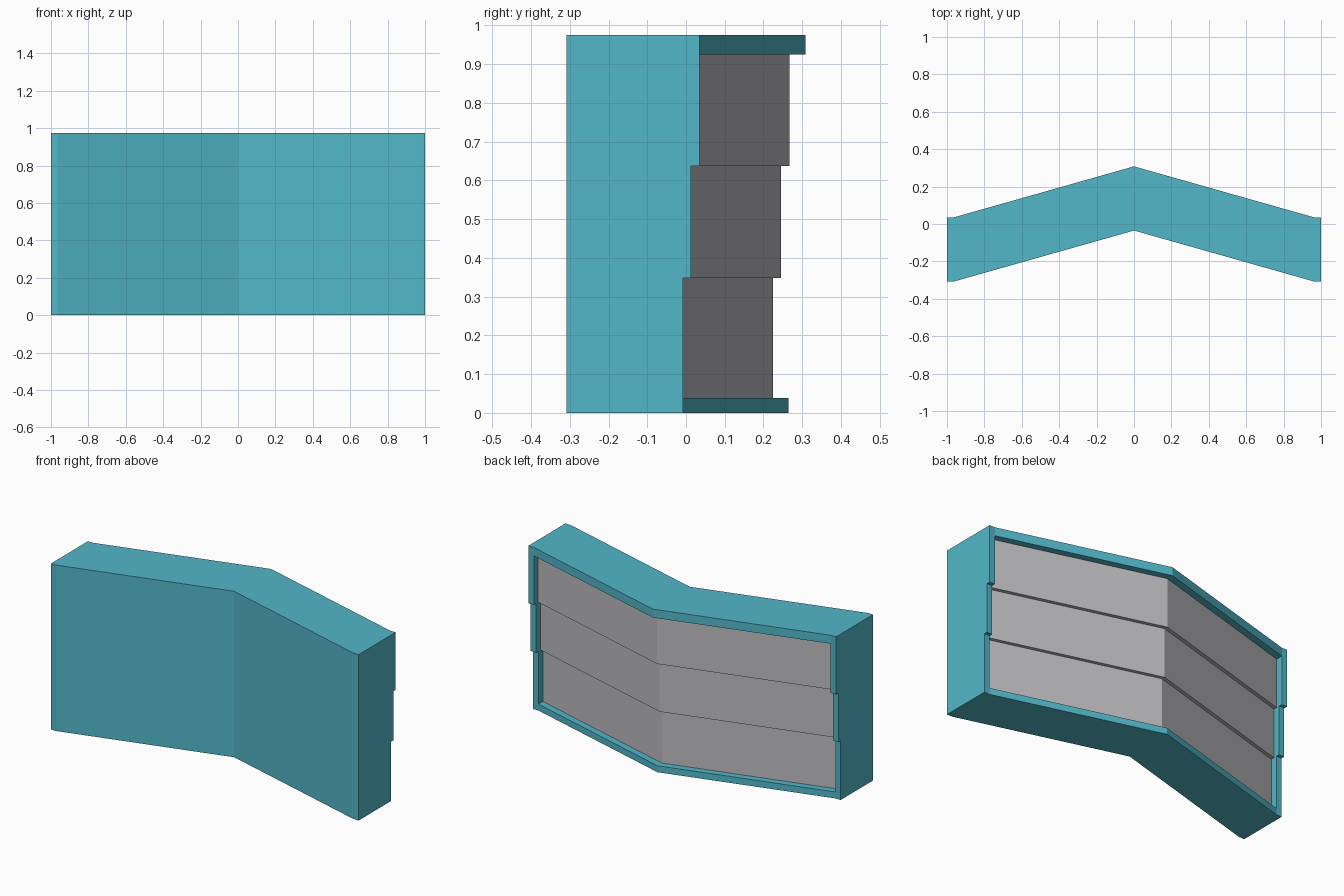
import bpy
import bmesh

if "Cube" in bpy.data.objects:
    bpy.data.objects.remove(bpy.data.objects["Cube"])

SIDE = 0.965          # inner face of the end walls, where the bend starts
RISE = 0.273          # how far the middle is pushed back
FRONT = -0.308
TIERS = [(0.0, 0.348, -0.008), (0.348, 0.637, 0.013), (0.637, 0.975, 0.035)]
FLOOR, CEIL, RECESS, WALL = 0.038, 0.925, 0.041, 0.03


def material(name, rgb):
    m = bpy.data.materials.new(name)
    m.diffuse_color = (*rgb, 1)
    m.use_nodes = True
    m.node_tree.nodes["Principled BSDF"].inputs["Base Color"].default_value = m.diffuse_color
    return m


def sweep(name, profile, stations, mat):
    """Carry a (y, z) side profile along x through (x, y offset) stations."""
    bm = bmesh.new()
    rings = [[bm.verts.new((x, y + dy, z)) for y, z in profile] for x, dy in stations]
    n = len(profile)
    for a, b in zip(rings, rings[1:]):
        for i in range(n):
            j = (i + 1) % n
            bm.faces.new((a[i], a[j], b[j], b[i]))
    bm.faces.new(rings[0])
    bm.faces.new(rings[-1])
    bmesh.ops.recalc_face_normals(bm, faces=bm.faces)
    me = bpy.data.meshes.new(name)
    bm.to_mesh(me)
    bm.free()
    me.materials.append(mat)
    ob = bpy.data.objects.new(name, me)
    bpy.context.collection.objects.link(ob)
    return ob


teal = material("teal casing", (0.084, 0.474, 0.578))
grey = material("light grey panel", (0.51, 0.51, 0.535))
bend = [(-SIDE, 0), (0, RISE), (SIDE, 0)]

# Casing: stepped side profile swept along the bend
profile = [(FRONT, 0.975), (FRONT, 0.0)]
for z0, z1, y in TIERS:
    profile += [(y, z0), (y, z1)]
casing = sweep("casing", profile, [(-1, 0)] + bend + [(1, 0)], teal)

# Hollow out the back of the casing
back = FRONT + WALL
cutter = sweep("recess_cutter", [(back, FLOOR), (0.5, FLOOR), (0.5, CEIL), (back, CEIL)],
               bend, teal)
cutter.hide_render = True
mod = casing.modifiers.new("recess", 'BOOLEAN')
mod.operation = 'DIFFERENCE'
mod.solver = 'EXACT'
mod.object = cutter
bpy.context.view_layer.objects.active = casing
bpy.ops.object.modifier_apply(modifier=mod.name)
bpy.data.objects.remove(cutter)

# Three panels, each stepping further back than the one below
for label, (z0, z1, y) in zip(("lower", "middle", "upper"), TIERS):
    z0, z1, y = max(z0, FLOOR), min(z1, CEIL), y - RECESS
    sweep(label + "_panel", [(back, z0), (y, z0), (y, z1), (back, z1)], bend, grey)
